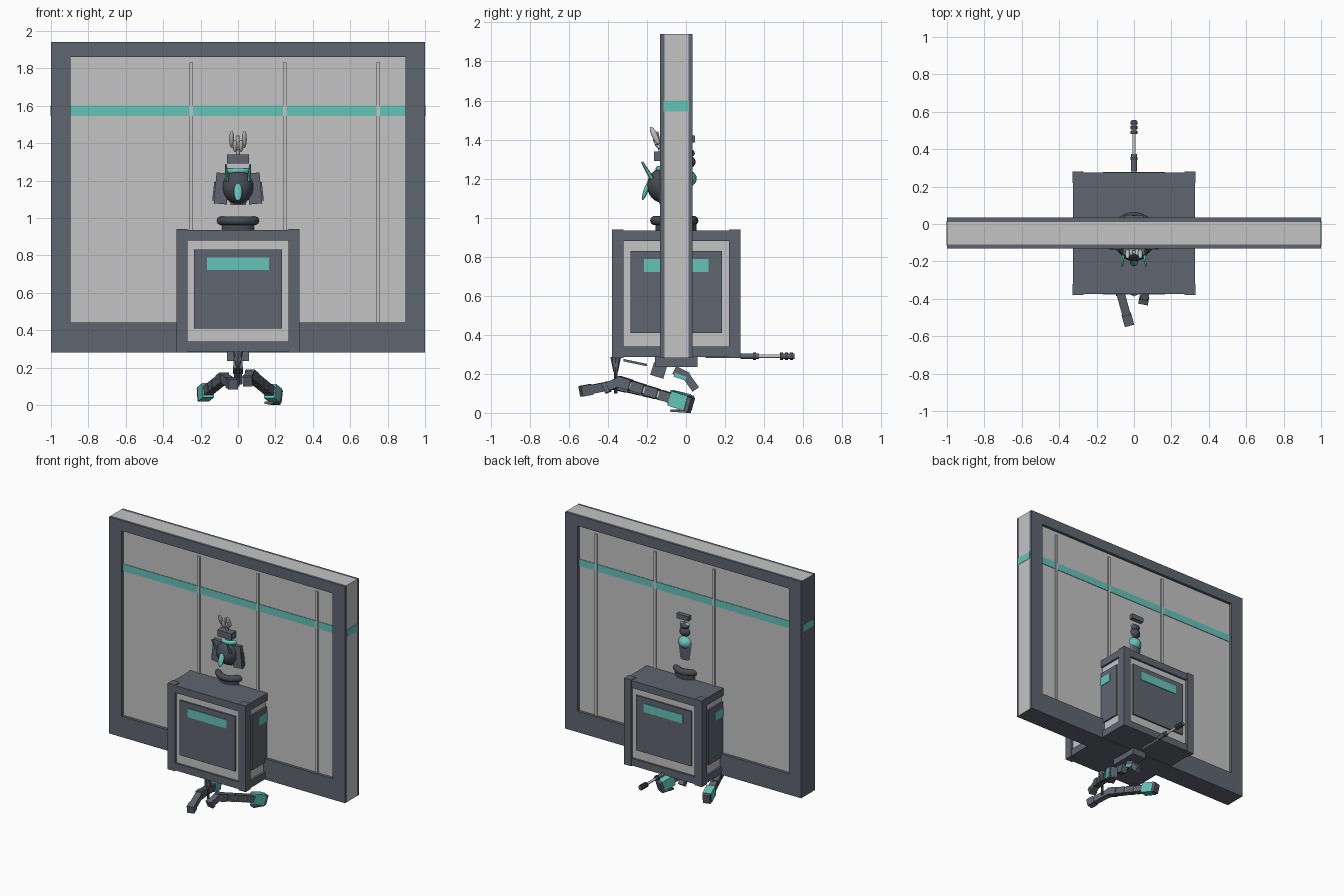
import bpy, bmesh, math
from mathutils import Vector, Matrix

if "Cube" in bpy.data.objects:
    bpy.data.objects.remove(bpy.data.objects["Cube"])


def mat(name, r, g, b):
    m = bpy.data.materials.new(name)
    m.diffuse_color = (r, g, b, 1)
    m.use_nodes = True
    m.node_tree.nodes["Principled BSDF"].inputs["Base Color"].default_value = m.diffuse_color
    return m


DARK = mat("slate grey", .115, .13, .16)
LIGHT = mat("pale grey", .55, .55, .56)
TEAL = mat("teal", .13, .55, .48)
COAL = mat("charcoal", .065, .072, .085)


def make(name, bm, *mats, smooth=False):
    bmesh.ops.recalc_face_normals(bm, faces=bm.faces)
    me = bpy.data.meshes.new(name)
    bm.to_mesh(me)
    bm.free()
    for m in mats:
        me.materials.append(m)
    for p in me.polygons:
        p.use_smooth = smooth
    ob = bpy.data.objects.new(name, me)
    bpy.context.collection.objects.link(ob)
    return ob


def add_box(bm, lo, hi):
    lo, hi = Vector(lo), Vector(hi)
    M = Matrix.Translation((lo + hi) / 2) @ Matrix.Diagonal((*(hi - lo), 1))
    bmesh.ops.create_cube(bm, size=1, matrix=M)


def box(name, m, *spans):
    bm = bmesh.new()
    for lo, hi in spans:
        add_box(bm, lo, hi)
    return make(name, bm, m)


def axis_matrix(a, b):
    a, b = Vector(a), Vector(b)
    q = (b - a).to_track_quat('Z', 'Y')
    return Matrix.Translation((a + b) / 2) @ q.to_matrix().to_4x4(), (b - a).length


def bar(name, m, a, b, w, h):
    """Rectangular bar from point a to point b."""
    M, length = axis_matrix(a, b)
    bm = bmesh.new()
    bmesh.ops.create_cube(bm, size=1, matrix=M @ Matrix.Diagonal((w, h, length, 1)))
    return make(name, bm, m)


def rod(name, m, a, b, r1, r2=None, n=12):
    """Round or tapered rod from point a to point b."""
    M, length = axis_matrix(a, b)
    bm = bmesh.new()
    bmesh.ops.create_cone(bm, cap_ends=True, segments=n, radius1=r1,
                          radius2=r1 if r2 is None else r2, depth=length, matrix=M)
    return make(name, bm, m)


def ball(name, m, c, size, tilt=0):
    bm = bmesh.new()
    M = Matrix.Translation(c) @ Matrix.Rotation(tilt, 4, 'X') @ Matrix.Diagonal((*size, 1))
    bmesh.ops.create_uvsphere(bm, u_segments=20, v_segments=12, radius=1, matrix=M)
    return make(name, bm, m, smooth=True)


def ring(name, m, c, R, r):
    bm = bmesh.new()
    prof = [bm.verts.new((R + r * math.cos(t), 0, r * math.sin(t)))
            for t in (i * math.tau / 10 for i in range(10))]
    edges = [bm.edges.new((prof[i], prof[(i + 1) % 10])) for i in range(10)]
    bmesh.ops.spin(bm, geom=prof + edges, cent=(0, 0, 0), axis=(0, 0, 1),
                   angle=math.tau, steps=28, use_duplicate=False)
    bmesh.ops.remove_doubles(bm, verts=bm.verts, dist=1e-4)
    bmesh.ops.translate(bm, verts=bm.verts, vec=c)
    return make(name, bm, m, smooth=True)


# large upright board: pale core with a dark underside and left edge
bm = bmesh.new()
add_box(bm, (-1, -.11, .28), (1, .012, 1.94))
board = make("board_core", bm, LIGHT, DARK)
for p in board.data.polygons:
    if p.normal.z < -.5 or p.normal.x < -.5:
        p.material_index = 1

# dark frames on both faces
for side, y0, y1 in (("front", -.132, -.11), ("back", .012, .034)):
    box(side + "_frame", DARK,
        ((-1, y0, .28), (-.895, y1, 1.94)), ((.895, y0, .28), (1, y1, 1.94)),
        ((-.895, y0, .28), (.895, y1, .44)), ((-.895, y0, 1.86), (.895, y1, 1.94)))

# teal band and vertical seams, passing through the board
box("board_stripe", TEAL, ((-1.002, -.114, 1.545), (1.002, .016, 1.6)))
for x in (-.25, .25, .75):
    box("seam", LIGHT, ((x - .009, -.12, .44), (x + .009, .022, 1.83)))

# crate: pale body with a dark edge frame
CY = -.05
box("crate_body", LIGHT, ((-.31, CY - .31, .30), (.31, CY + .31, .92)))
box("crate_lids", DARK, ((-.325, CY - .325, .88), (.325, CY + .325, .935)),
    ((-.325, CY - .325, .285), (.325, CY + .325, .34)))
for sx in (-1, 1):
    for sy in (-1, 1):
        x, y = sx * .3, CY + sy * .3
        box("crate_post", DARK, ((x - .03, y - .03, .28), (x + .03, y + .03, .94)))

# raised dark door and teal label on each crate side
for k in range(4):
    M = Matrix.Translation((0, CY, 0)) @ Matrix.Rotation(k * math.pi / 2, 4, 'Z')
    box("crate_door", DARK, ((-.235, -.322, .41), (.235, -.30, .83))).data.transform(M)
    box("crate_label", TEAL, ((-.165, -.327, .722), (.165, -.32, .788))).data.transform(M)

# collar on the crate
rod("collar_base", COAL, (0, CY, .93), (0, CY, .975), .105, n=28)
ring("collar_ring", COAL, (0, -.06, .985), .1, .024)

# bust: round body, rear bumps, shoulder plates
ball("bust_body", COAL, (0, -.115, 1.165), (.085, .085, .09))
rod("bust_skirt", DARK, (0, -.05, 1.07), (0, -.05, 1.2), .075, .085, 16)
ball("bust_back", TEAL, (0, -.03, 1.2), (.062, .085, .055))
ball("bust_neck", COAL, (0, -.03, 1.285), (.05, .08, .045))
ring("bust_band", TEAL, (0, -.085, 1.25), .055, .016)
ring("rear_band", TEAL, (0, -.02, 1.34), .038, .014)
ball("head_knob", COAL, (0, -.01, 1.33), (.04, .055, .03))
box("rear_cap", DARK, ((-.05, -.06, 1.385), (.05, .045, 1.42)))
box("bust_cap", DARK, ((-.06, -.165, 1.29), (.06, -.06, 1.338)))
for s in (-1, 1):
    bar("shoulder_plate", DARK, (s * .095, -.12, 1.075), (s * .08, -.12, 1.24), .035, .07)
    bar("shoulder_step", DARK, (s * .108, -.115, 1.09), (s * .097, -.115, 1.19), .02, .06)
    bar("rear_plate", DARK, (s * .095, -.01, 1.075), (s * .08, -.01, 1.22), .03, .07)
    rod("teal_blade", TEAL, (s * .06, -.175, 1.2), (s * .065, -.225, 1.285), .012, .006, 6)
    # pale prongs above the cap
    ball("outer_prong", LIGHT, (s * .034, -.16, 1.42), (.013, .015, .05), .45)
    ball("inner_prong", LIGHT, (s * .016, -.15, 1.385), (.012, .014, .035), .4)
    rod("prong_bridge", LIGHT, (0, -.14, 1.37), (s * .034, -.155, 1.385), .009)
rod("prong_stem", LIGHT, (0, -.13, 1.33), (0, -.15, 1.44), .009)
ball("front_leaf", TEAL, (0, -.205, 1.14), (.022, .012, .052), -.35)

# hanging stem and small brackets below the crate
rod("stem_top", DARK, (0, -.36, .21), (0, -.36, .285), .012, .027, 8)
rod("stem", COAL, (0, -.36, .10), (0, -.36, .22), .009, n=8)
box("under_plate", DARK, ((-.06, -.16, .235), (.06, .06, .285)))
box("front_bracket", DARK, ((-.02, -.375, .235), (.02, -.35, .285)))
bar("under_strut", DARK, (0, -.32, .27), (0, -.2, .245), .02, .012)
bar("under_foot", DARK, (0, -.13, .25), (0, -.15, .185), .05, .07)
bar("leg_upper", DARK, (0, -.06, .22), (0, .01, .185), .05, .045)
bar("leg_lower", DARK, (0, .0, .19), (0, .05, .12), .045, .04)
bar("leg_trim", TEAL, (0, -.06, .195), (0, .0, .175), .052, .02)

# two jointed arms below, each with a teal cuff and a dark grip
for name, tip, wrist, end in (
        ("left", (-.025, -.54, .11), (-.075, -.36, .145), (-.19, .02, .055)),
        ("right", (.05, -.42, .125), (.065, -.34, .16), (.208, .02, .045))):
    t, w, e = Vector(tip), Vector(wrist), Vector(end)
    at = lambda f: w.lerp(e, f)
    bar(name + "_grip", DARK, t, w, .045, .045)
    bar(name + "_grip_end", DARK, t, t.lerp(w, .3), .052, .055)
    bar(name + "_wrist", DARK, at(-.03), at(.16), .052, .055)
    bar(name + "_core", LIGHT, at(.1), at(.8), .036, .036)
    for f in (.18, .38, .58):
        bar(name + "_segment", DARK, at(f), at(f + .17), .048, .05)
    bar(name + "_cuff", TEAL, at(.74), at(.97), .062, .078)
    bar(name + "_cuff_cap", DARK, at(.97), at(1.02), .055, .07)

# rear rod with knobs
rod("rear_rod", LIGHT, (0, .1, .29), (0, .54, .29), .009)
rod("rear_sleeve", DARK, (0, .28, .29), (0, .375, .29), .015)
rod("rear_knob", DARK, (0, .485, .29), (0, .555, .29), .014)
for y in (.35, .49, .515, .54):
    rod("knob_ring", COAL, (0, y - .008, .29), (0, y + .008, .29), .02)
# floor contact pad under the right cuff
bar("cuff_sole", DARK, (.165, -.07, .012), (.205, .015, .006), .05, .012)
